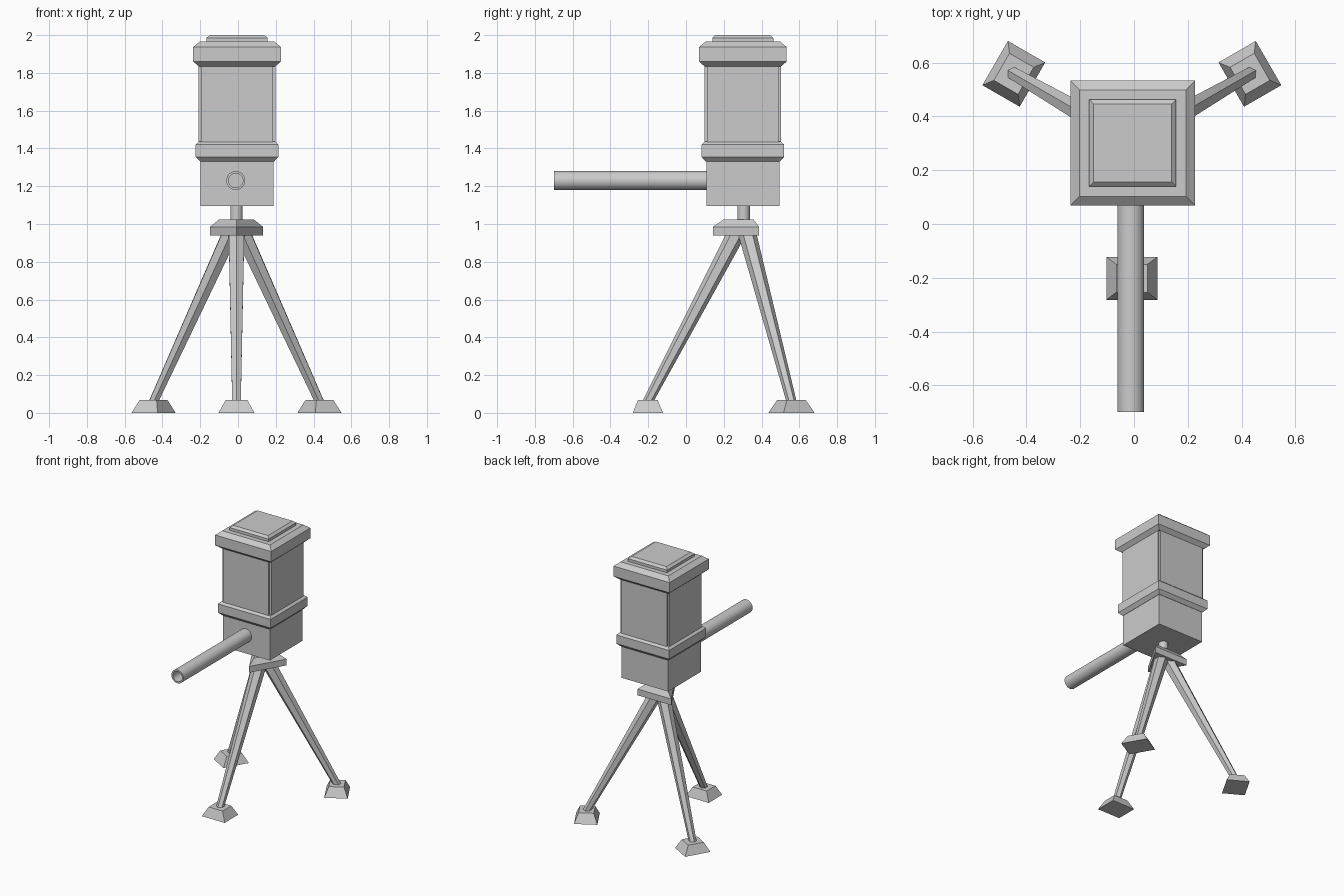
import bpy, bmesh, math
from mathutils import Vector, Matrix

if "Cube" in bpy.data.objects:
    bpy.data.objects.remove(bpy.data.objects["Cube"])

HUB = Vector((-0.008, 0.305, 0))     # tripod axis
BODY = Vector((-0.005, 0.301, 0))    # housing axis


def make(name, rings, closed=False):
    """Skin a list of point rings; cap the ends, or join last to first."""
    bm = bmesh.new()
    loops = [[bm.verts.new(p) for p in r] for r in rings]
    pairs = list(zip(loops, loops[1:]))
    if closed:
        pairs.append((loops[-1], loops[0]))
    else:
        bm.faces.new(loops[0][::-1])
        bm.faces.new(loops[-1])
    for a, b in pairs:
        n = len(a)
        for i in range(n):
            j = (i + 1) % n
            bm.faces.new((a[i], a[j], b[j], b[i]))
    bmesh.ops.recalc_face_normals(bm, faces=bm.faces)
    me = bpy.data.meshes.new(name)
    bm.to_mesh(me)
    bm.free()
    ob = bpy.data.objects.new(name, me)
    bpy.context.collection.objects.link(ob)
    return ob


def rect(hx, hy, z, c=BODY):
    return [c + Vector((sx * hx, sy * hy, z))
            for sx, sy in ((-1, -1), (1, -1), (1, 1), (-1, 1))]


def square_stack(name, profile):
    return make(name, [rect(h, h, z) for h, z in profile])


def ngon(n, r, start=0.0):
    return [Vector((r * math.cos(start + math.tau * i / n),
                    r * math.sin(start + math.tau * i / n), 0)) for i in range(n)]


def smooth(ob):
    bpy.context.view_layer.objects.active = ob
    ob.select_set(True)
    bpy.ops.object.shade_smooth_by_angle(angle=math.radians(35))
    ob.select_set(False)


# Housing: base box, banded collars and cap
square_stack("base_box", [(0.193, 1.095), (0.193, 1.345)])
square_stack("lower_collar", [(0.195, 1.33), (0.219, 1.355), (0.219, 1.42), (0.200, 1.437)])
square_stack("upper_collar", [(0.203, 1.835), (0.232, 1.86), (0.232, 1.937), (0.198, 1.965)])
square_stack("top_cap", [(0.162, 1.955), (0.162, 1.985), (0.145, 2.0)])

# Upper housing: two crossed blocks leave notched corners
make("housing_front_back_panels", [rect(0.190, 0.203, z) for z in (1.43, 1.845)])
make("housing_side_panels", [rect(0.203, 0.190, z) for z in (1.43, 1.845)])

# Barrel: hollow tube pointing forward
def tube_ring(r, y):
    return [Vector((-0.012 + p.x, y, 1.23 + p.y)) for p in ngon(32, r)]

smooth(make("barrel", [tube_ring(0.05, 0.12), tube_ring(0.05, -0.70),
                       tube_ring(0.038, -0.70), tube_ring(0.038, 0.12)], closed=True))

# Swivel post
smooth(make("swivel_post", [[HUB + p + Vector((0, 0, z)) for p in ngon(16, 0.033)]
                            for z in (0.98, 1.10)]))

# Triangular hub plate, one corner above each leg
make("tripod_hub", [[HUB + p + Vector((0, 0, z)) for p in ngon(3, r, -math.pi / 2)]
                    for r, z in ((0.162, 0.938), (0.162, 0.985), (0.105, 1.025))])

# Legs and feet, repeated every 120 degrees
for name, ang in (("front", -90), ("back_right", 30), ("back_left", 150)):
    turn = Matrix.Translation(HUB) @ Matrix.Rotation(math.radians(ang), 4, 'Z')
    top, bottom = Vector((0.03, 0, 0.965)), Vector((0.515, 0, 0.045))
    q = (top - bottom).to_track_quat('Z', 'Y')
    make(name + "_leg", [[turn @ (c + q @ p) for p in ngon(6, r, math.pi / 6)]
                         for c, r in ((bottom, 0.026), (top, 0.048))])
    foot = Vector((0.507, 0, 0))
    make(name + "_foot", [[turn @ p for p in rect(hx, hy, z, foot)]
                          for hx, hy, z in ((0.080, 0.095, 0), (0.052, 0.058, 0.068))])
